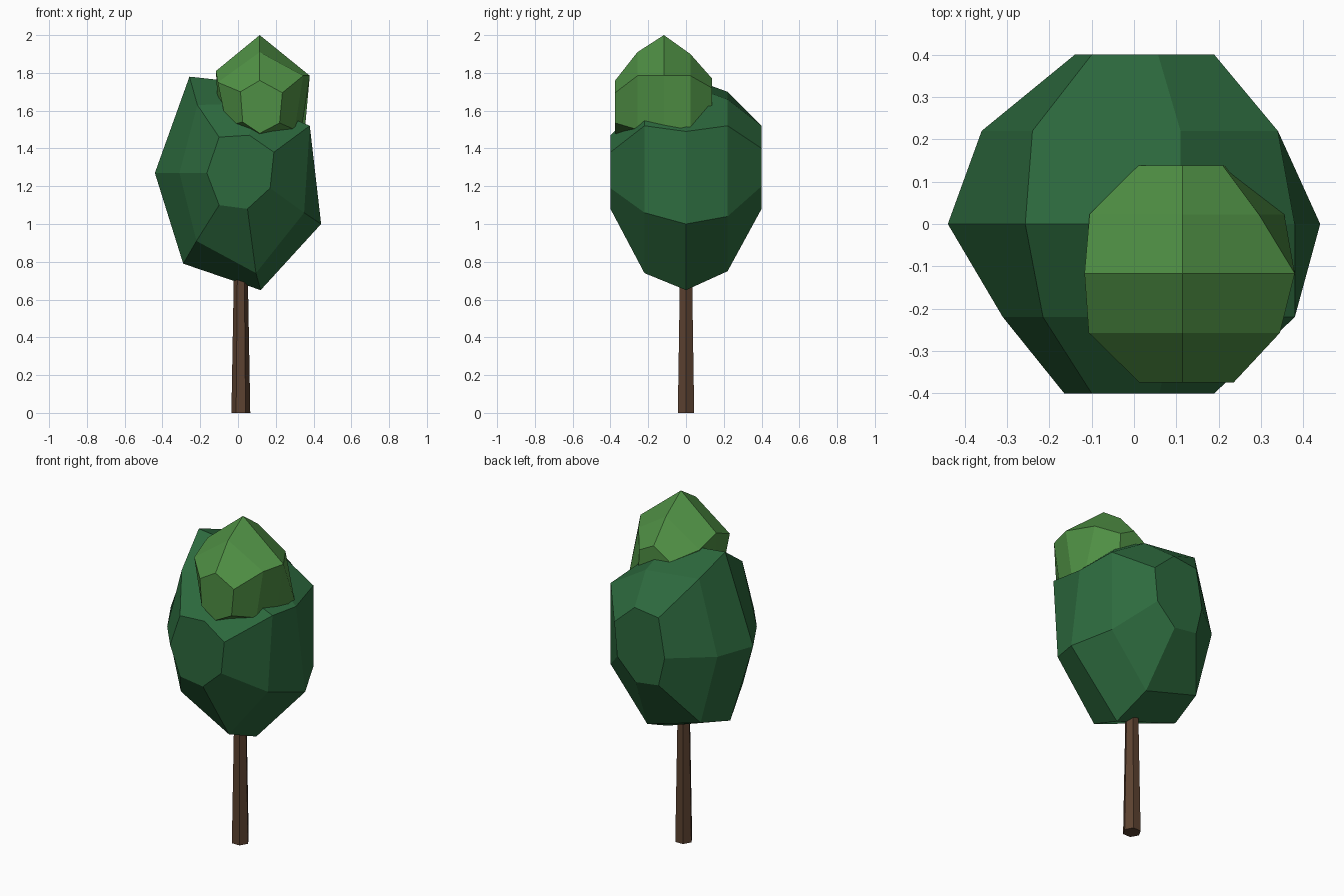
import bpy, bmesh, math


def material(name, rgb):
    m = bpy.data.materials.new(name)
    m.diffuse_color = (*rgb, 1)
    return m


def loft(name, rings, mat):
    """Skin a stack of equal-length rings of 3D points and cap both ends."""
    bm = bmesh.new()
    loops = [[bm.verts.new(p) for p in ring] for ring in rings]
    n = len(loops[0])
    for a, b in zip(loops, loops[1:]):
        for i in range(n):
            j = (i + 1) % n
            bm.faces.new((a[i], a[j], b[j], b[i]))
    bm.faces.new(loops[0])
    bm.faces.new(loops[-1])
    bmesh.ops.recalc_face_normals(bm, faces=bm.faces)
    mesh = bpy.data.meshes.new(name)
    bm.to_mesh(mesh)
    bm.free()
    mesh.materials.append(mat)
    obj = bpy.data.objects.new(name, mesh)
    bpy.context.collection.objects.link(obj)
    return obj


def foliage(name, sections, mat):
    """Faceted clump from (x, z) outlines placed along y."""
    return loft(name, [[(x, y, z) for x, z in pts] for y, pts in sections], mat)


bark = material("bark brown", (0.107, 0.054, 0.030))
dark_green = material("dark leaf green", (0.026, 0.144, 0.048))
light_green = material("light leaf green", (0.078, 0.275, 0.058))

# Tapered six-sided trunk, its top hidden in the crown
trunk = [[(0.015 + r * math.cos(k * math.pi / 3), r * math.sin(k * math.pi / 3), z)
          for k in range(6)] for z, r in ((0, 0.05), (0.9, 0.034))]
loft("trunk", trunk, bark)

# Large crown: seven-sided outlines, front to back
foliage("large_crown", [
    (-0.40, [(-0.165, 1.27), (-0.10, 1.46), (0.06, 1.47), (0.19, 1.38),
             (0.17, 1.19), (0.05, 1.08), (-0.10, 1.10)]),
    (-0.22, [(-0.31, 1.27), (-0.215, 1.63), (0.10, 1.64), (0.38, 1.52),
             (0.35, 1.06), (0.095, 0.74), (-0.22, 0.91)]),
    (0.00, [(-0.44, 1.27), (-0.257, 1.78), (0.11, 1.74), (0.38, 1.49),
            (0.44, 1.00), (0.12, 0.65), (-0.29, 0.79)]),
    (0.22, [(-0.36, 1.27), (-0.24, 1.70), (0.11, 1.66), (0.34, 1.52),
            (0.34, 1.04), (0.10, 0.75), (-0.25, 0.85)]),
    (0.40, [(-0.14, 1.27), (-0.10, 1.50), (0.057, 1.52), (0.19, 1.40),
            (0.17, 1.20), (0.05, 1.08), (-0.10, 1.10)]),
], dark_green)

# Small crown: six-sided outlines, front to back
foliage("small_crown", [
    (-0.375, [(0.013, 1.70), (0.115, 1.76), (0.235, 1.695), (0.22, 1.535),
              (0.115, 1.48), (0.025, 1.54)]),
    (-0.257, [(-0.107, 1.75), (0.115, 1.91), (0.345, 1.785), (0.30, 1.50),
              (0.115, 1.42), (-0.06, 1.52)]),
    (-0.117, [(-0.117, 1.81), (0.115, 2.00), (0.38, 1.785), (0.33, 1.47),
              (0.115, 1.40), (-0.10, 1.52)]),
    (0.023, [(-0.105, 1.76), (0.115, 1.90), (0.295, 1.785), (0.355, 1.51),
             (0.115, 1.42), (-0.08, 1.52)]),
    (0.138, [(0.01, 1.70), (0.115, 1.77), (0.21, 1.72), (0.215, 1.60),
             (0.115, 1.50), (0.025, 1.55)]),
], light_green)
